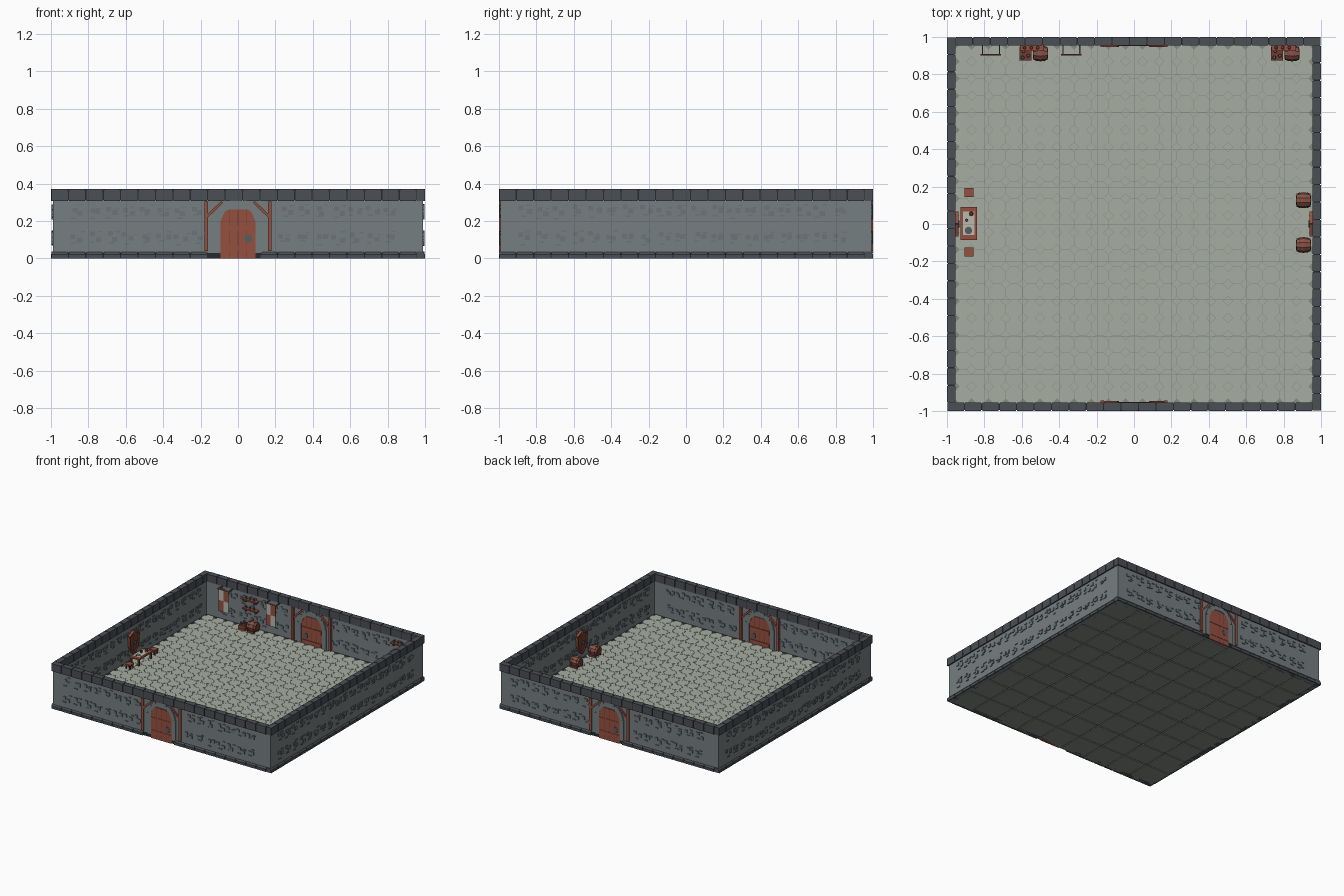
import bpy, bmesh, math, random
from mathutils import Matrix, Vector

if "Cube" in bpy.data.objects:
    bpy.data.objects.remove(bpy.data.objects["Cube"])

random.seed(4)
PALETTE = {
    "wall_stone": (0.18, 0.21, 0.22), "rough_stone": (0.15, 0.175, 0.185),
    "trim_stone": (0.07, 0.077, 0.088), "mortar": (0.02, 0.022, 0.025),
    "floor_tile": (0.39, 0.42, 0.36), "floor_base": (0.24, 0.26, 0.225),
    "red_wood": (0.30, 0.08, 0.05), "dark_wood": (0.17, 0.045, 0.03),
    "iron": (0.09, 0.11, 0.12), "pale_cloth": (0.48, 0.50, 0.43)}
MATS = {}
for key, col in PALETTE.items():
    MATS[key] = bpy.data.materials.new(key)
    MATS[key].diffuse_color = (*col, 1)
KEYS = list(PALETTE)


class Part:
    """Collects primitives in one mesh, each with its own material."""
    def __init__(self):
        self.bm = bmesh.new()

    def paint(self, verts, mat):
        for f in {f for v in verts for f in v.link_faces}:
            f.material_index = KEYS.index(mat)

    def box(self, x0, x1, y0, y1, z0, z1, mat):
        m = Matrix.Translation(((x0 + x1) / 2, (y0 + y1) / 2, (z0 + z1) / 2)) \
            @ Matrix.Diagonal((x1 - x0, y1 - y0, z1 - z0, 1))
        self.paint(bmesh.ops.create_cube(self.bm, size=1, matrix=m)["verts"], mat)

    def beam(self, a, b, w, y0, y1, mat):
        # bar between two (x, z) points, spanning y0..y1
        a, b = Vector((a[0], 0, a[1])), Vector((b[0], 0, b[1]))
        d = b - a
        m = Matrix.Translation((a + b) / 2 + Vector((0, (y0 + y1) / 2, 0))) \
            @ Matrix.Rotation(-math.atan2(d.z, d.x), 4, 'Y') \
            @ Matrix.Diagonal((d.length, abs(y1 - y0), w, 1))
        self.paint(bmesh.ops.create_cube(self.bm, size=1, matrix=m)["verts"], mat)

    def cyl(self, c, r1, r2, h, axis, mat, n=10):
        rot = {'X': Matrix.Rotation(math.pi / 2, 4, 'Y'), 'Z': Matrix(),
               'Y': Matrix.Rotation(math.pi / 2, 4, 'X')}[axis]
        r = bmesh.ops.create_cone(self.bm, cap_ends=True, segments=n, radius1=r1,
                                  radius2=r2, depth=h, matrix=Matrix.Translation(c) @ rot)
        self.paint(r["verts"], mat)

    def prism(self, pts, depth, mat):
        # extrude a planar outline along a vector
        f = self.bm.faces.new([self.bm.verts.new(p) for p in pts])
        r = bmesh.ops.extrude_face_region(self.bm, geom=[f])
        vs = [v for v in r["geom"] if isinstance(v, bmesh.types.BMVert)]
        bmesh.ops.translate(self.bm, verts=vs, vec=depth)
        self.paint(vs + list(f.verts), mat)

    def done(self, name, matrix=Matrix()):
        bmesh.ops.recalc_face_normals(self.bm, faces=self.bm.faces)
        me = bpy.data.meshes.new(name)
        self.bm.to_mesh(me)
        self.bm.free()
        for k in KEYS:
            me.materials.append(MATS[k])
        ob = bpy.data.objects.new(name, me)
        ob.matrix_world = matrix
        bpy.context.collection.objects.link(ob)


# floor: octagon tiles with small diamonds over a grid of square slabs
fl = Part()
fl.box(-0.985, 0.985, -0.985, 0.985, 0.006, 0.030, "floor_base")
N, P = 21, 1.92 / 21
for i in range(N):
    for j in range(N):
        cx, cy = -0.96 + P * (i + .5), -0.96 + P * (j + .5)
        R = (P / 2 - 0.001) / math.cos(math.pi / 8)
        fl.prism([(cx + R * math.cos((k + .5) * math.pi / 4),
                   cy + R * math.sin((k + .5) * math.pi / 4), 0.028) for k in range(8)],
                 (0, 0, 0.008), "floor_tile")
        if i and j:
            x, y, d = cx - P / 2, cy - P / 2, P * 0.28
            fl.prism([(x + d, y, .028), (x, y + d, .028), (x - d, y, .028), (x, y - d, .028)],
                     (0, 0, 0.0075), "floor_tile")
S = 1.97 / 9
for i in range(9):
    for j in range(9):
        x, y = -0.985 + S * i, -0.985 + S * j
        fl.box(x + .004, x + S - .004, y + .004, y + S - .004, 0, 0.01, "floor_base")
fl.done("floor")

# four walls, each modelled as the front one and turned into place
SIDES = {"front": 0, "right": math.pi / 2, "back": math.pi, "left": -math.pi / 2}
TURN = {k: Matrix.Rotation(a, 4, 'Z') for k, a in SIDES.items()}
B = 1.955 / 21
for side, M in TURN.items():
    door = side in ("front", "back")
    w = Part()
    w.box(-0.99, 0.962, -0.99, -0.962, 0.0, 0.315, "wall_stone")
    w.box(-0.994, 0.955, -0.994, -0.960, 0.312, 0.364, "mortar")
    w.box(-0.994, 0.955, -0.993, -0.960, 0.002, 0.028, "mortar")
    for i in range(21):
        x0, x1 = -1 + B * i, -1 + B * (i + 1)
        w.box(x0 + .003, x1 - .003, -1, -0.955, 0.308, 0.370, "trim_stone")
        if door and x1 > -0.09 and x0 < 0.09:
            pass
        else:
            g = 0.003
            w.prism([(x0 + g, -1, 0), (x0 + g, -0.955, 0), (x0 + g, -0.955, 0.036),
                     (x0 + g, -0.988, 0.036), (x0 + g, -1, 0.022)],
                    (B - 2 * g, 0, 0), "trim_stone")
        # rough stones standing proud on both faces
        c = (x0 + x1) / 2
        if (door and abs(c) < 0.20) or not 0 < i < 20:
            continue
        for zc in (0.095, 0.235):
            for k, (dx, dz, sw, sh) in enumerate(((-.018, .030, .026, .024), (.014, .012, .028, .026),
                                                  (-.012, -.012, .026, .008), (.022, .040, .022, .007))):
                x = c + dx + random.uniform(-.012, .012)
                z = zc + dz + random.uniform(-.012, .012)
                for ya, yb in ((-0.996, -0.988), (-0.964, -0.956)):
                    w.box(x - sw / 2, x + sw / 2, ya, yb, z - sh / 2, z + sh / 2, "rough_stone")
    w.done(side + "_wall", M)

# doors with stone arch and timber frame, seen from both sides of the wall
for side in ("front", "back"):
    d = Part()
    d.prism([(x, -0.997, z) for x, z in ((-.093, 0), (.093, 0), (.093, .20), (.07, .262),
                                         (-.07, .262), (-.093, .20))], (0, 0.040, 0), "red_wood")
    for x in (-0.045, 0, 0.045):
        d.box(x - .0015, x + .0015, -0.9975, -0.9565, 0.002, 0.255, "dark_wood")
    for z in (0.055, 0.16):
        d.box(-0.09, 0.09, -0.9995, -0.952, z - .014, z + .014, "red_wood")
    for y in (-0.998, -0.953):
        d.cyl((0.055, y, 0.105), 0.022, 0.022, 0.004, 'Y', "iron", 8)
    arch = [(.112, .03), (.112, .20), (.085, .262), (.045, .288), (0, .292)]
    for s in (-1, 1):
        for a, b in zip(arch, arch[1:]):
            d.beam((s * a[0], a[1]), (s * b[0], b[1]), 0.036, -0.998, -0.954, "wall_stone")
        d.beam((s * .17, .04), (s * .17, .305), 0.02, -1, -0.945, "red_wood")
        d.beam((s * .17, .22), (s * .085, .302), 0.014, -0.9995, -0.947, "red_wood")
    d.done(side + "_door", TURN[side])

# shields hung on the side walls
for side in ("left", "right"):
    s = Part()
    outline = [(-.06, .24), (0, .265), (.06, .24), (.055, .16), (.03, .11), (0, .085),
               (-.03, .11), (-.055, .16)]
    s.prism([(x, -0.958, z) for x, z in outline], (0, 0.014, 0), "dark_wood")
    for a, b in zip(outline, outline[1:] + outline[:1]):
        s.beam(a, b, 0.012, -0.957, -0.938, "red_wood")
    s.beam((0, .09), (0, .26), 0.012, -0.95, -0.940, "red_wood")
    s.cyl((0, -0.94, 0.175), 0.02, 0.012, 0.014, 'Y', "iron", 8)
    s.done(side + "_wall_shield", TURN[side])


def barrel(name, x, y, r=0.043, length=0.076):
    # lying barrel, axis along x, with iron hoops
    b, z, h = Part(), 0.036 + r, length / 4
    for s in (-1, 1):
        b.cyl((x + s * h, y, z), *((r, r * .8) if s > 0 else (r * .8, r)), length / 2, 'X', "red_wood")
        b.cyl((x + s * h * 1.1, y, z), r * .95, r * .95, 0.008, 'X', "iron")
        b.cyl((x + s * length / 2, y, z), r * .62, r * .62, 0.003, 'X', "dark_wood")
    for s in (-1, 1):
        b.box(x - .03, x + .03, y + s * .03 - .008, y + s * .03 + .008, 0.034, 0.052, "dark_wood")
    b.done(name)


for i, y in enumerate((0.127, -0.112)):
    barrel(f"right_barrel_{i + 1}", 0.906, y)

# supply corners on the back wall: barrel, crate with mugs, two shelves
for i, x in enumerate((-0.535, 0.81)):
    barrel(f"back_barrel_{i + 1}", x + 0.035, 0.912)
    c = Part()
    c.box(x - .075, x - .015, 0.875, 0.945, 0.034, 0.075, "dark_wood")
    for z in (0.045, 0.068):
        c.box(x - .077, x - .013, 0.873, 0.947, z - .005, z + .005, "red_wood")
    for dx, y, m in ((-.06, .89, "iron"), (-.03, .90, "iron"), (-.055, .925, "red_wood")):
        c.cyl((x + dx, y, 0.085), 0.01, 0.008, 0.022, 'Z', m, 8)
    c.done(f"crate_with_mugs_{i + 1}")
    sh = Part()
    for z in (0.19, 0.265):
        sh.box(x - .075, x + .055, 0.925, 0.96, z - .005, z + .005, "red_wood")
        for dx in (-.055, .035):
            sh.box(x + dx - .005, x + dx + .005, 0.935, 0.96, z - .022, z - .004, "dark_wood")
        for k in range(3):
            sh.cyl((x - .05 + .035 * k, 0.942, z + .014), .009, .006, .02, 'Z',
                   ("iron", "red_wood", "iron")[k], 8)
    sh.done(f"wall_shelves_{i + 1}")

# quartered banners on rods
for i, x in enumerate((-0.765, -0.335)):
    b = Part()
    b.cyl((x, 0.905, 0.305), 0.005, 0.005, 0.11, 'X', "red_wood", 8)
    for s in (-1, 1):
        b.box(x + s * .045 - .003, x + s * .045 + .003, 0.905, 0.96, 0.302, 0.308, "iron")
        for k, (z0, z1) in enumerate(((0.215, 0.305), (0.125, 0.215))):
            b.box(x + min(0, s * .045), x + max(0, s * .045), 0.9035, 0.9065, z0, z1,
                  "pale_cloth" if (s < 0) == (k == 0) else "red_wood")
    b.done(f"banner_{i + 1}")

# table with cloth and tableware, and two stools
t = Part()
t.box(-0.928, -0.84, -0.085, 0.092, 0.086, 0.096, "red_wood")
t.box(-0.915, -0.853, -0.06, 0.066, 0.095, 0.098, "pale_cloth")
for x in (-0.918, -0.85):
    for y in (-0.075, 0.082):
        t.box(x - .007, x + .007, y - .007, y + .007, 0.034, 0.088, "dark_wood")
t.cyl((-0.885, -0.035, 0.100), 0.016, 0.02, 0.005, 'Z', "iron")
t.cyl((-0.87, 0.055, 0.112), 0.012, 0.006, 0.03, 'Z', "red_wood", 8)
t.cyl((-0.895, 0.02, 0.106), 0.009, 0.009, 0.018, 'Z', "dark_wood", 8)
t.done("table")
for i, y in enumerate((0.168, -0.15)):
    s = Part()
    s.box(-0.905, -0.858, y - .024, y + .024, 0.066, 0.076, "red_wood")
    for dx in (-.017, .017):
        for dy in (-.017, .017):
            s.box(-.8815 + dx - .005, -.8815 + dx + .005, y + dy - .005, y + dy + .005,
                  0.034, 0.067, "dark_wood")
    s.done(f"stool_{i + 1}")

for m in bpy.data.materials:
    if m.users and not m.is_grease_pencil:
        m.use_nodes = True
        m.node_tree.nodes["Principled BSDF"].inputs["Base Color"].default_value = m.diffuse_color
